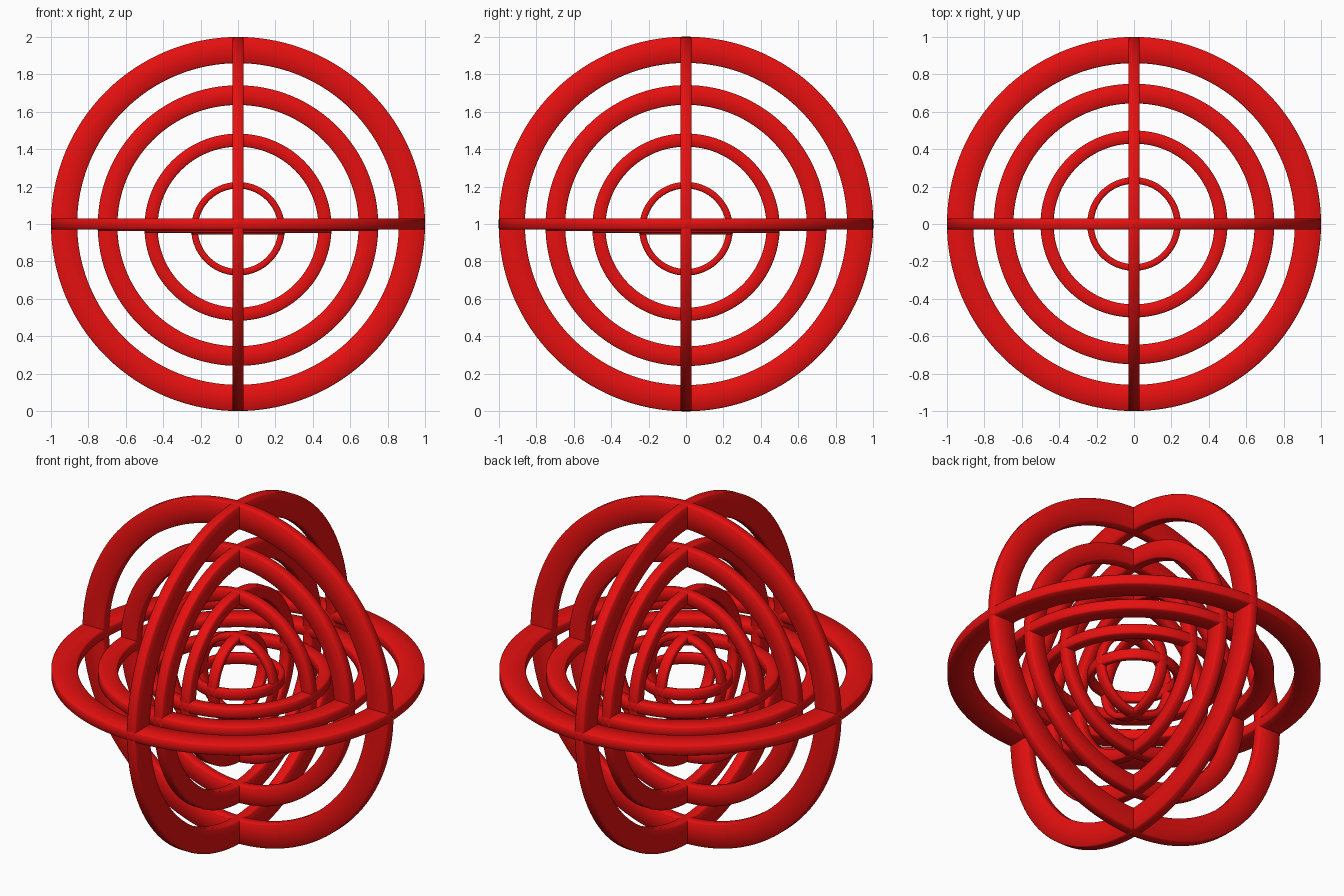
import bpy, bmesh
from math import cos, sin, pi, radians
from mathutils import Matrix

if "Cube" in bpy.data.objects:
    bpy.data.objects.remove(bpy.data.objects["Cube"])

SEGMENTS = 128
HALF = 0.03      # half of the band thickness, the same on every ring
BEVEL = 0.006    # softened edges

red = bpy.data.materials.new("red")
red.diffuse_color = (0.8, 0.005, 0.005, 1)
red.use_nodes = True
red.node_tree.nodes["Principled BSDF"].inputs["Base Color"].default_value = red.diffuse_color


def ring(name, outer, inner, z, rotation):
    """Flat band turned round its axis, with slightly softened edges."""
    b, h = BEVEL, HALF
    profile = [(inner + b, -h), (outer - b, -h), (outer, -h + b), (outer, h - b),
               (outer - b, h), (inner + b, h), (inner, h - b), (inner, -h + b)]
    bm = bmesh.new()
    loops = []
    for i in range(SEGMENTS):
        a = 2 * pi * i / SEGMENTS
        loops.append([bm.verts.new((r * cos(a), r * sin(a), y)) for r, y in profile])
    n = len(profile)
    for i in range(SEGMENTS):
        p, q = loops[i], loops[(i + 1) % SEGMENTS]
        for j in range(n):
            k = (j + 1) % n
            bm.faces.new((p[j], q[j], q[k], p[k]))
    bmesh.ops.recalc_face_normals(bm, faces=bm.faces[:])
    bm.transform(rotation)
    for f in bm.faces:
        f.smooth = True
    mesh = bpy.data.meshes.new(name)
    bm.to_mesh(mesh)
    bm.free()
    mesh.materials.append(red)
    obj = bpy.data.objects.new(name, mesh)
    obj.location.z = z
    bpy.context.collection.objects.link(obj)


# Three crossing rings per shell, one for each axis
planes = {
    "level_ring": Matrix.Identity(4),
    "front_ring": Matrix.Rotation(radians(90), 4, 'X'),
    "side_ring": Matrix.Rotation(radians(90), 4, 'Y'),
}

# Four nested shells, each sitting a touch lower than the one around it
shells = ["outer", "second", "third", "inner"]
for i, shell in enumerate(shells):
    size = 1 - 0.25 * i
    for plane, rotation in planes.items():
        ring(f"{shell}_{plane}", size, 0.86 * size, 1 - 0.0085 * i, rotation)
